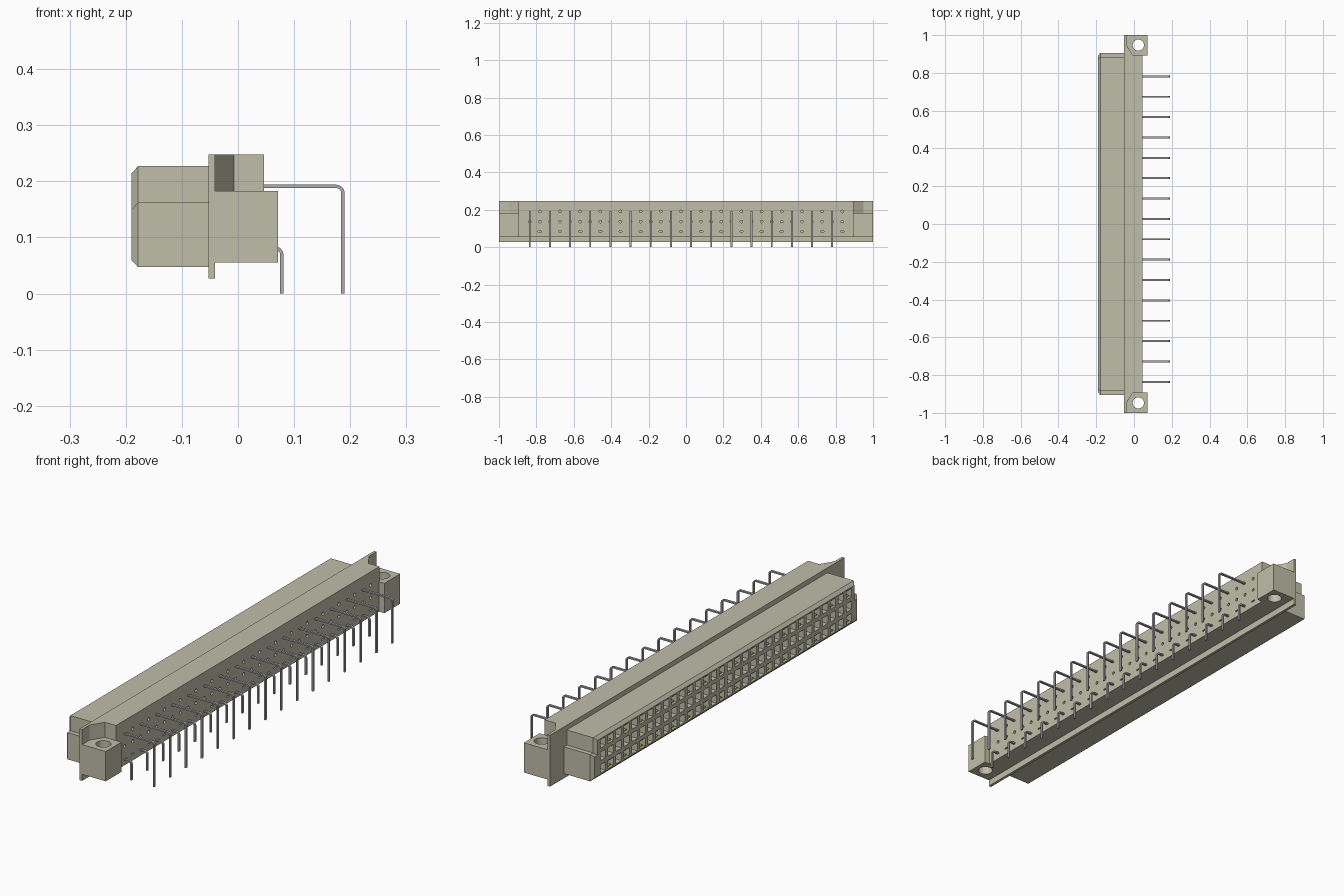
import bpy, bmesh, math
from mathutils import Vector

cube = bpy.data.objects.get("Cube")
if cube:
    bpy.data.objects.remove(cube, do_unlink=True)


def material(name, rgb):
    m = bpy.data.materials.new(name)
    m.use_nodes = True
    m.diffuse_color = (*rgb, 1)
    m.node_tree.nodes["Principled BSDF"].inputs["Base Color"].default_value = (*rgb, 1)
    return m


BEIGE = material("beige plastic", (0.53, 0.52, 0.40))
METAL = material("grey metal", (0.42, 0.42, 0.44))
GOLD = material("yellow contact", (0.70, 0.65, 0.10))

PITCH = 0.0539
COLS = [(i - 15.5) * PITCH for i in range(32)]
ROWS = [0.083, 0.137, 0.191]


def finish(bm, name, mat):
    bmesh.ops.recalc_face_normals(bm, faces=bm.faces)
    me = bpy.data.meshes.new(name)
    bm.to_mesh(me)
    bm.free()
    me.materials.append(mat)
    ob = bpy.data.objects.new(name, me)
    bpy.context.scene.collection.objects.link(ob)
    return ob


def add_loft(bm, sections):
    """Join closed sections of equal point count and cap both ends."""
    rings = [[bm.verts.new(p) for p in s] for s in sections]
    n = len(rings[0])
    for a, b in zip(rings, rings[1:]):
        for i in range(n):
            bm.faces.new((a[i], a[(i + 1) % n], b[(i + 1) % n], b[i]))
    bm.faces.new(rings[0])
    bm.faces.new(rings[-1])


def add_box(bm, x0, x1, y0, y1, z0, z1):
    add_loft(bm, [[(x, y0, z0), (x, y1, z0), (x, y1, z1), (x, y0, z1)] for x in (x0, x1)])


def add_disc_prism(bm, centre, axis, r, depth, n):
    """Cylinder along x or z, starting at centre."""
    c = Vector(centre)
    ring = []
    for i in range(n):
        u = r * math.cos(2 * math.pi * i / n)
        v = r * math.sin(2 * math.pi * i / n)
        ring.append(c + (Vector((0, u, v)) if axis == "x" else Vector((u, v, 0))))
    off = Vector((depth, 0, 0)) if axis == "x" else Vector((0, 0, depth))
    add_loft(bm, [ring, [p + off for p in ring]])


def cut(ob, cutter_bm):
    cutter = finish(cutter_bm, "hole_cutter", BEIGE)
    cutter.hide_render = True
    mod = ob.modifiers.new("holes", "BOOLEAN")
    mod.operation = "DIFFERENCE"
    mod.solver = "EXACT"
    mod.object = cutter
    bpy.context.view_layer.objects.active = ob
    bpy.ops.object.modifier_apply(modifier=mod.name)
    bpy.data.objects.remove(cutter, do_unlink=True)


# Mating block: stepped ends, chamfered face, 3 x 32 sockets
def plug_section(x, d):
    half = [(0.905 - d, 0.047 + d), (0.905 - d, 0.162 - d),
            (0.885 - d, 0.162 - d), (0.885 - d, 0.227 - d)]
    return [(x, y, z) for y, z in half] + [(x, -y, z) for y, z in reversed(half)]


bm = bmesh.new()
add_loft(bm, [plug_section(-0.053, 0), plug_section(-0.178, 0), plug_section(-0.19, 0.013)])
mating_block = finish(bm, "mating_block", BEIGE)
bm = bmesh.new()
for y in COLS:
    for z in ROWS:
        add_box(bm, -0.2, -0.13, y - 0.018, y + 0.018, z - 0.018, z + 0.018)
cut(mating_block, bm)

# Paired spring contacts inside the sockets that carry a pin
bm = bmesh.new()
for y in COLS[::2]:
    for z in (ROWS[0], ROWS[2]):
        for s in (-1, 1):
            add_box(bm, -0.182, -0.125, y - 0.009, y + 0.009, z + s * 0.013 - 0.003, z + s * 0.013 + 0.003)
finish(bm, "socket_contacts", GOLD)

# Thin mounting flange
bm = bmesh.new()
add_box(bm, -0.053, -0.041, -1, 1, 0.027, 0.248)
finish(bm, "flange", BEIGE)

# Rear body with small openings
bm = bmesh.new()
add_box(bm, -0.041, 0.046, -0.895, 0.895, 0.055, 0.248)
rear_body = finish(bm, "rear_body", BEIGE)
bm = bmesh.new()
for i, y in enumerate(COLS):
    for r, z in enumerate(ROWS):
        if i % 2 == 0 and r != 1:
            continue
        if r == 0:
            add_box(bm, 0.025, 0.06, y - 0.009, y + 0.009, z - 0.003, z + 0.003)
        else:
            add_disc_prism(bm, (0.025, y, z), "x", 0.007, 0.04, 12)
cut(rear_body, bm)

# Mounting ears with screw holes, and the corner gussets above them
for side, s in (("left", 1), ("right", -1)):
    if s > 0:
        side = "rear"
    else:
        side = "front"
    bm = bmesh.new()
    add_box(bm, -0.041, 0.071, s * 0.893, s * 1.0, 0.055, 0.183)
    ear = finish(bm, side + "_ear", BEIGE)
    bm = bmesh.new()
    add_disc_prism(bm, (0.023, s * 0.947, 0.03), "z", 0.03, 0.2, 32)
    cut(ear, bm)
    bm = bmesh.new()
    tri = [(-0.041, 0.895), (-0.007, 0.895), (-0.041, 0.95)]
    add_loft(bm, [[(x, s * y, z) for x, y in tri] for z in (0.183, 0.248)])
    finish(bm, side + "_gusset", BEIGE)
    bpy.ops.object.select_all(action="DESELECT")
    ear.select_set(True)
    bpy.context.view_layer.objects.active = ear
    bpy.ops.object.shade_smooth_by_angle()


# Right-angle pins: a bent strip profile given width along y
def pin_row(name, x, z, bend):
    t, w = 0.003, 0.005
    cx, cz = x - bend, z - bend
    arc = [math.radians(90 - 15 * k) for k in range(7)]

    def edge(r):
        mid = [(cx + r * math.cos(a), cz + r * math.sin(a)) for a in arc]
        return [(0.03, cz + r)] + mid + [(cx + r, 0)]

    outline = edge(bend + t) + edge(bend - t)[::-1]
    bm = bmesh.new()
    for y in COLS[::2]:
        add_loft(bm, [[(px, y + d, pz) for px, pz in outline] for d in (-w, w)])
    finish(bm, name, METAL)


pin_row("upper_pins", 0.187, 0.191, 0.012)
pin_row("lower_pins", 0.078, 0.081, 0.012)
